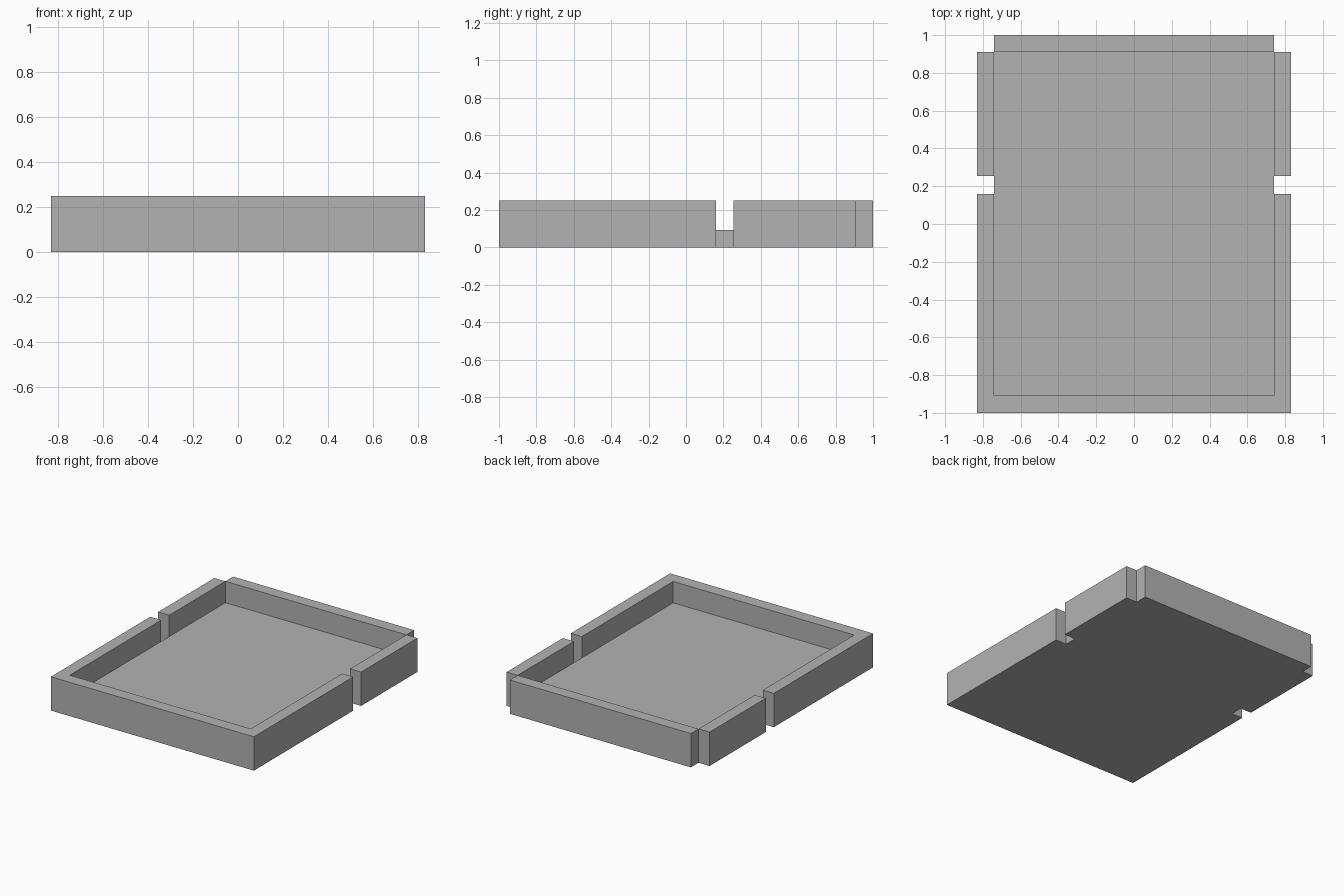
import bpy
import bmesh
from mathutils import Vector

cube = bpy.data.objects.get("Cube")
if cube:
    bpy.data.objects.remove(cube, do_unlink=True)

# Single plain grey
grey = bpy.data.materials.new("plain grey")
grey.use_nodes = True
colour = (0.45, 0.45, 0.45, 1)
grey.diffuse_color = colour
grey.node_tree.nodes["Principled BSDF"].inputs["Base Color"].default_value = colour


def box(name, low, high):
    """Axis-aligned flat-shaded box between two corners."""
    low, high = Vector(low), Vector(high)
    bm = bmesh.new()
    bmesh.ops.create_cube(bm, size=1)
    bmesh.ops.scale(bm, vec=high - low, verts=bm.verts)
    bmesh.ops.translate(bm, vec=(low + high) / 2, verts=bm.verts)
    mesh = bpy.data.meshes.new(name)
    bm.to_mesh(mesh)
    bm.free()
    mesh.materials.append(grey)
    obj = bpy.data.objects.new(name, mesh)
    bpy.context.collection.objects.link(obj)
    return obj


# Tray dimensions
OUT_X, IN_X = 0.83, 0.74
FRONT, BACK = -1.0, 1.0
IN_FRONT, IN_BACK = -0.907, 0.91
GAP_FRONT, GAP_BACK = 0.16, 0.253
HEIGHT, FLOOR = 0.25, 0.092

# Floor panel
box("floor", (-IN_X, IN_FRONT, 0), (IN_X, IN_BACK, FLOOR))

# End walls: the back one is narrower, leaving notched corners
box("front_wall", (-OUT_X, FRONT, 0), (OUT_X, IN_FRONT, HEIGHT))
box("back_wall", (-IN_X, IN_BACK, 0), (IN_X, BACK, HEIGHT))

# Side walls, split by a gap on each side
for side, sign in (("left", 1), ("right", -1)):
    x0, x1 = sorted((sign * IN_X, sign * OUT_X))
    box(side + "_front_side_wall", (x0, IN_FRONT, 0), (x1, GAP_FRONT, HEIGHT))
    box(side + "_rear_side_wall", (x0, GAP_BACK, 0), (x1, IN_BACK, HEIGHT))
